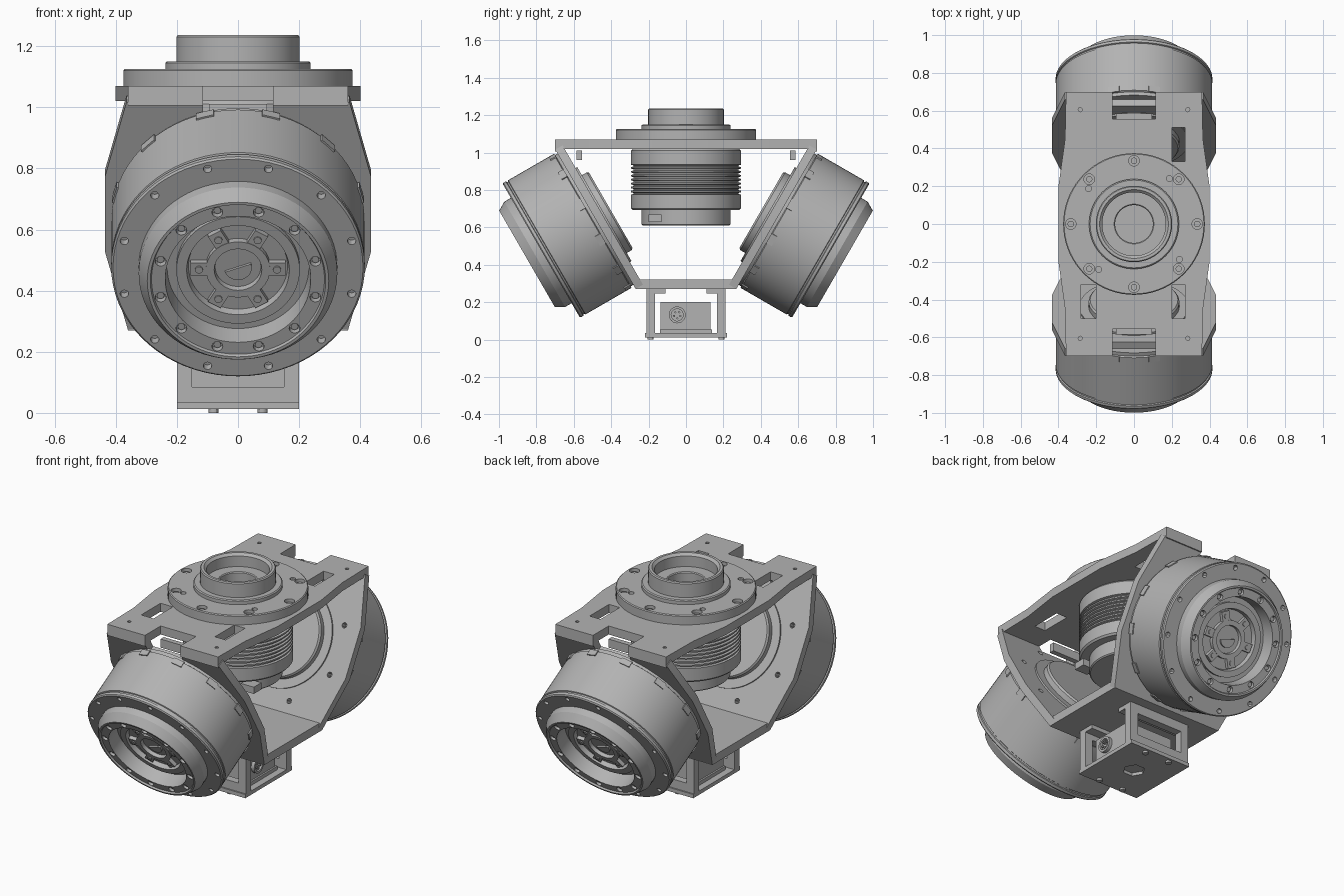
import bpy, bmesh, math
from math import cos, sin, pi, radians
from mathutils import Matrix, Vector

cube = bpy.data.objects.get("Cube")
if cube:
    bpy.data.objects.remove(cube, do_unlink=True)


def material(name, value):
    m = bpy.data.materials.new(name)
    m.use_nodes = True
    m.diffuse_color = (value, value, value, 1)
    m.node_tree.nodes["Principled BSDF"].inputs["Base Color"].default_value = (value, value, value, 1)
    return m


GREY = material("machined grey", 0.45)
parts = []
I = Matrix.Identity(4)


def finish(name, bm, matrix=I):
    bmesh.ops.recalc_face_normals(bm, faces=bm.faces)
    mesh = bpy.data.meshes.new(name)
    bm.to_mesh(mesh)
    bm.free()
    mesh.materials.append(GREY)
    ob = bpy.data.objects.new(name, mesh)
    ob.matrix_world = matrix
    bpy.context.scene.collection.objects.link(ob)
    parts.append(ob)
    return ob


def add_prism(bm, pts, z0, z1):
    low = [bm.verts.new((x, y, z0)) for x, y in pts]
    high = [bm.verts.new((x, y, z1)) for x, y in pts]
    bm.faces.new(low[::-1])
    bm.faces.new(high)
    for i in range(len(pts)):
        j = (i + 1) % len(pts)
        bm.faces.new((low[i], low[j], high[j], high[i]))


def circle(r, n=16, cx=0, cy=0):
    return [(cx + r * cos(2 * pi * i / n), cy + r * sin(2 * pi * i / n)) for i in range(n)]


def rect(x0, x1, y0, y1):
    return [(x0, y0), (x1, y0), (x1, y1), (x0, y1)]


def prisms(name, outlines, z0, z1, matrix=I):
    bm = bmesh.new()
    for pts in outlines:
        add_prism(bm, pts, z0, z1)
    return finish(name, bm, matrix)


def box(name, x, y, z):
    return prisms(name, [rect(*x, *y)], *z)


def lathe(name, profile, matrix=I, n=72):
    # Profile runs from the axis, round the section, back to the axis
    bm = bmesh.new()
    rings = []
    for r, z in profile:
        if r == 0:
            rings.append([bm.verts.new((0, 0, z))] * n)
        else:
            rings.append([bm.verts.new((x, y, z)) for x, y in circle(r, n)])
    for a, b in zip(rings, rings[1:]):
        for i in range(n):
            j = (i + 1) % n
            quad = list(dict.fromkeys((a[i], a[j], b[j], b[i])))
            bm.faces.new(quad)
    return finish(name, bm, matrix)


def cut(ob, cutter):
    mod = ob.modifiers.new("cut", 'BOOLEAN')
    mod.operation = 'DIFFERENCE'
    mod.solver = 'EXACT'
    mod.object = cutter
    bpy.context.view_layer.objects.active = ob
    bpy.ops.object.modifier_apply(modifier=mod.name)
    parts.remove(cutter)
    bpy.data.objects.remove(cutter, do_unlink=True)


def bolt_ring(r, count, size, start=0, n=12):
    return [circle(size, n, r * cos(start + 2 * pi * i / count), r * sin(start + 2 * pi * i / count))
            for i in range(count)]


# Bracket: top plate with end notches and windows
half = [(0.115, -0.70), (0.36, -0.70), (0.365, -0.45), (0.40, -0.20)]
right = [(0.115, -0.555)] + half + [(x, -y) for x, y in half[::-1]] + [(0.115, 0.555)]
top = prisms("bracket_top_plate", [right + [(-x, -y) for x, y in right]], 1.02, 1.07)
cut(top, prisms("window_cutter", [rect(0.20, 0.27, 0.33, 0.51), rect(0.20, 0.27, -0.50, -0.32),
                                  rect(-0.28, -0.20, -0.50, -0.32)], 0.98, 1.1))
cut(top, prisms("pin_hole_cutter", [circle(0.011, 8, sx * 0.285, sy * 0.605)
                                    for sx in (1, -1) for sy in (1, -1)], 1.04, 1.1))
box("bracket_bottom_plate", (-0.36, 0.36), (-0.27, 0.27), (0.27, 0.32))

# Tilted actuators and their mounting panels, front and rear
side = [(0.36, -0.43), (0.435, -0.135), (0.435, 0.15), (0.365, 0.43), (0.115, 0.43), (0.115, 0.36)]
panel = side + [(-x, y) for x, y in side[::-1]]
for end, turn in (("front", 0), ("rear", pi)):
    M = (Matrix.Rotation(turn, 4, 'Z') @ Matrix.Translation((0, -0.497, 0.636))
         @ Matrix.Rotation(radians(120), 4, 'X'))
    plate = prisms(end + "_mounting_panel", [panel], -0.06, -0.015, M)
    cut(plate, prisms("panel_hole_cutter", bolt_ring(0.36, 8, 0.015, pi / 8), -0.1, 0.0, M))
    # Corner lips where panel meets the top plate
    s = -1 if turn == 0 else 1
    for x0, x1 in ((0.115, 0.36), (-0.36, -0.115)):
        box(end + "_corner_lip", (x0, x1), sorted((s * 0.65, s * 0.70)), (1.005, 1.04))

    housing = lathe(end + "_actuator_housing", [
        (0, -0.02), (0.405, -0.02), (0.405, 0), (0.414, 0.005), (0.414, 0.285), (0.408, 0.288),
        (0.408, 0.296), (0.415, 0.299), (0.415, 0.314), (0.409, 0.32), (0.325, 0.32),
        (0.325, 0.36), (0.297, 0.408), (0.287, 0.408), (0.283, 0.398), (0.238, 0.398),
        (0.232, 0.318), (0.202, 0.318), (0.202, 0.338), (0.168, 0.338), (0.162, 0.312), (0, 0.312)], M)
    cut(housing, prisms("rim_hole_cutter", bolt_ring(0.385, 12, 0.014, radians(15)), 0.29, 0.34, M))
    cut(housing, prisms("ring_hole_cutter", bolt_ring(0.262, 12, 0.018, radians(15)), 0.375, 0.42, M))
    prisms(end + "_ring_bolts", bolt_ring(0.262, 12, 0.012, radians(15)), 0.37, 0.387, M)
    lathe(end + "_actuator_back", [(0, -0.11), (0.232, -0.11), (0.24, -0.10), (0.24, 0), (0, 0)], M)
    lathe(end + "_back_collar", [(0.24, -0.07), (0.29, -0.07), (0.29, -0.01), (0.24, -0.01), (0.24, -0.07)], M)

    # Output hub with six spokes and a half-covered bore
    lathe(end + "_hub", [(0, 0.31), (0.105, 0.31), (0.105, 0.335), (0.078, 0.335),
                         (0.075, 0.315), (0, 0.315)], M, 36)
    prisms(end + "_bore_cover", [[(0.045 * cos(a), 0.045 * sin(a)) for a in
                                  [radians(200 + 15 * i) for i in range(13)]]], 0.31, 0.325, M)
    for i in range(6):
        spoke = M @ Matrix.Rotation(i * pi / 3, 4, 'Z')
        prisms(end + "_hub_spoke", [rect(0.10, 0.155, -0.024, 0.024)], 0.31, 0.333, spoke)
        prisms(end + "_spoke_bolt", [circle(0.013, 10, 0.128, 0)], 0.33, 0.338, spoke)
    # Small lugs round the mounting edge
    for i in range(12):
        prisms(end + "_edge_lug", [rect(0.40, 0.419, -0.03, 0.03)], 0.0, 0.035,
               M @ Matrix.Rotation(radians(15 + 30 * i), 4, 'Z'))
    box(end + "_cable_connector", (-0.095, 0.095), sorted((s * 0.555, s * 0.585)), (0.96, 1.01))

# Vertical actuator: flange and output collar above the plate
flange = lathe("top_flange", [
    (0, 1.05), (0.375, 1.05), (0.375, 1.12), (0.37, 1.125), (0.238, 1.125), (0.238, 1.145),
    (0.232, 1.15), (0.202, 1.15), (0.202, 1.23), (0.197, 1.236), (0.182, 1.236), (0.168, 1.222),
    (0.168, 1.16), (0.105, 1.16), (0.10, 1.155), (0.10, 1.09), (0, 1.09)])
cut(flange, prisms("flange_hole_cutter", bolt_ring(0.335, 8, 0.028, 0, 20)
                   + bolt_ring(0.305, 4, 0.016, radians(52)), 1.10, 1.14))
prisms("flange_bolts", bolt_ring(0.335, 8, 0.017), 1.09, 1.112)
prisms("bore_bolts", bolt_ring(0.07, 5, 0.012, 0.3), 1.08, 1.097)

# Finned body below the plate
fins = []
for i in range(8):
    z = 0.775 + i * 0.021
    fins += [(0.294, z), (0.282, z + 0.003), (0.282, z + 0.01), (0.294, z + 0.013)]
lathe("vertical_actuator_body", [
    (0, 0.61), (0.232, 0.61), (0.238, 0.616), (0.238, 0.692), (0.285, 0.692), (0.294, 0.702)]
    + fins + [(0.294, 1.01), (0.285, 1.02), (0.285, 1.03), (0, 1.03)])
box("vertical_actuator_plug", (0.16, 0.243), (-0.20, -0.13), (0.63, 0.67))

# Sensor cradle under the bracket
for s in (-1, 1):
    wall = box("cradle_wall", (-0.20, 0.20), sorted((s * 0.165, s * 0.21)), (0.03, 0.275))
    cut(wall, box("slot_cutter", (-0.15, 0.15), (-0.3, 0.3), (0.085, 0.215)))
    box("cradle_flange", (-0.20, 0.20), sorted((s * 0.11, s * 0.17)), (0.247, 0.275))
base = box("cradle_base", (-0.20, 0.20), (-0.218, 0.218), (0.012, 0.034))
cut(base, prisms("hex_cutter", [circle(0.06, 6)], 0, 0.03))
prisms("cradle_feet", [circle(0.016, 12, x, y) for x in (-0.08, 0.08) for y in (-0.19, 0.19)], 0, 0.015)
box("sensor_box", (-0.15, 0.15), (-0.135, 0.13), (0.05, 0.20))
box("sensor_tray", (-0.16, 0.16), (-0.14, 0.14), (0.03, 0.055))
X = Matrix.Translation((0.14, -0.047, 0.132)) @ Matrix.Rotation(pi / 2, 4, 'Y')
lathe("sensor_socket", [(0, 0), (0.045, 0), (0.045, 0.03), (0.032, 0.03), (0.032, 0.015), (0, 0.015)], X, 24)
prisms("socket_pins", bolt_ring(0.018, 5, 0.006, 0, 8), 0.01, 0.028, X)

# Smooth round surfaces, keep machined edges crisp
bpy.ops.object.select_all(action='DESELECT')
for ob in parts:
    ob.select_set(True)
bpy.context.view_layer.objects.active = parts[0]
bpy.ops.object.shade_smooth_by_angle(angle=radians(30))
